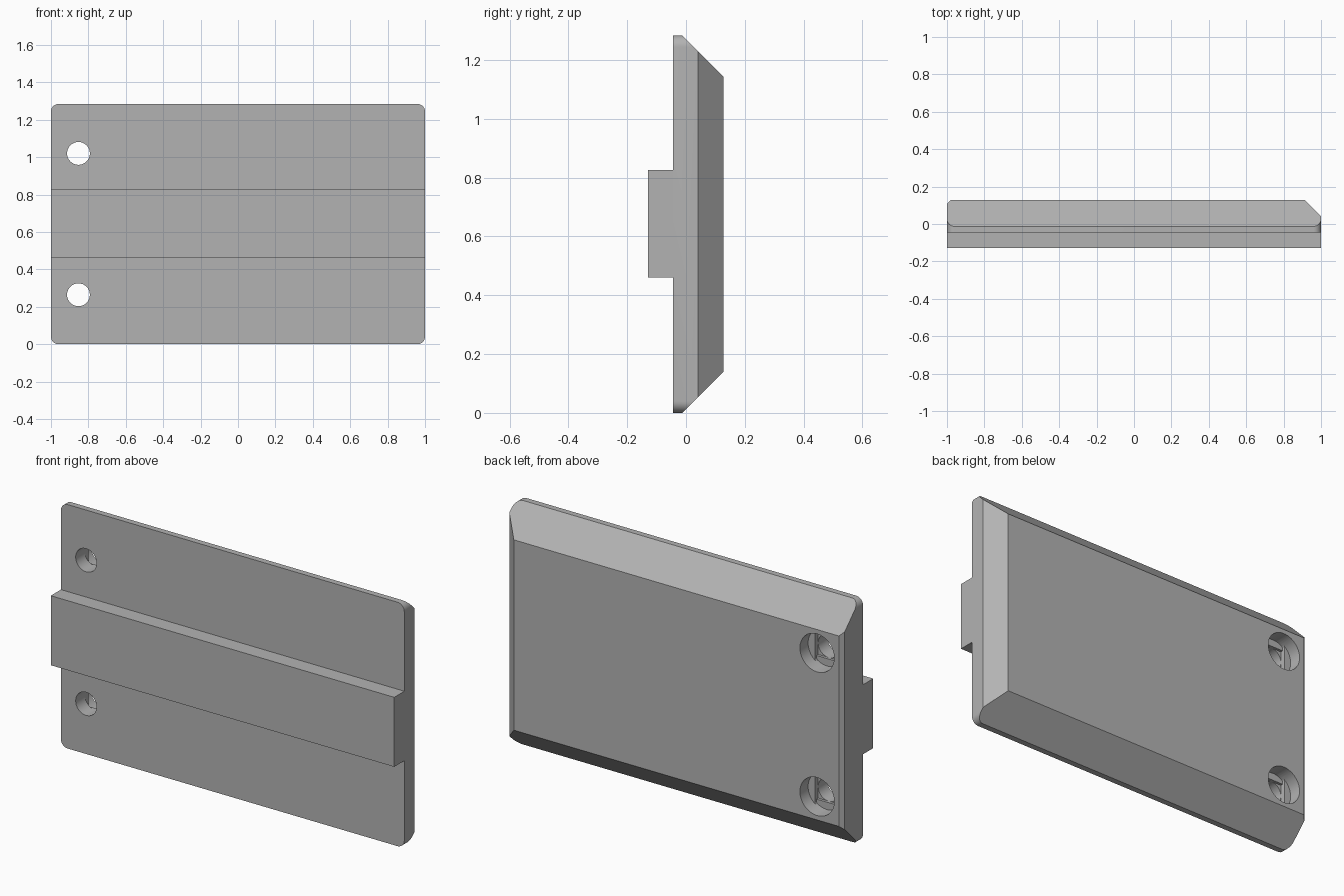
import bpy, bmesh, math
from mathutils import Vector

cube = bpy.data.objects.get("Cube")
if cube:
    bpy.data.objects.remove(cube, do_unlink=True)

grey = bpy.data.materials.new("plain grey")
grey.use_nodes = True
GREY = (0.45, 0.45, 0.45, 1)
grey.diffuse_color = GREY
grey.node_tree.nodes["Principled BSDF"].inputs["Base Color"].default_value = GREY

FRONT, BACK, HEIGHT = -0.045, 0.128, 1.284
MID = HEIGHT / 2


def prism(name, outline, y0, y1, cuts=()):
    """Extrude an (x, z) outline from y0 to y1, then slice it by planes."""
    bm = bmesh.new()
    face = bm.faces.new([bm.verts.new((x, y0, z)) for x, z in outline])
    ext = bmesh.ops.extrude_face_region(bm, geom=[face])
    new_verts = [v for v in ext["geom"] if isinstance(v, bmesh.types.BMVert)]
    bmesh.ops.translate(bm, verts=new_verts, vec=(0, y1 - y0, 0))
    for point, normal in cuts:
        cut = bmesh.ops.bisect_plane(bm, geom=bm.verts[:] + bm.edges[:] + bm.faces[:],
                                     plane_co=point, plane_no=normal, clear_outer=True)
        rim = [e for e in cut["geom_cut"] if isinstance(e, bmesh.types.BMEdge)]
        bmesh.ops.contextual_create(bm, geom=rim)
    bmesh.ops.recalc_face_normals(bm, faces=bm.faces[:])
    mesh = bpy.data.meshes.new(name)
    bm.to_mesh(mesh)
    bm.free()
    mesh.materials.append(grey)
    obj = bpy.data.objects.new(name, mesh)
    bpy.context.collection.objects.link(obj)
    return obj


def rounded_rect(w, h, r, steps=8):
    pts = []
    for k, (sx, sz) in enumerate([(1, 1), (-1, 1), (-1, -1), (1, -1)]):
        for i in range(steps + 1):
            a = (k + i / steps) * math.pi / 2
            pts.append((sx * (w - r) + r * math.cos(a), MID + sz * (h - r) + r * math.sin(a)))
    return pts


def clamped_circle(cx, cz, r, max_x, max_z, n=48):
    """Circle whose sides are flattened at the given half widths."""
    pts = []
    for i in range(n):
        a = 2 * math.pi * (i + 0.5) / n
        x = max(-max_x, min(max_x, r * math.cos(a)))
        z = max(-max_z, min(max_z, r * math.sin(a)))
        p = (round(cx + x, 5), round(cz + z, 5))
        if p not in pts:
            pts.append(p)
    return pts


# Plate: rounded corners, bevelled back on all but the hole side
plate = prism("base_plate", rounded_rect(1, MID, 0.04), FRONT, BACK, [
    (Vector((0, BACK, 1.143)), Vector((0, 1, 1))),
    (Vector((0, BACK, HEIGHT - 1.143)), Vector((0, 1, -1))),
    (Vector((0.913, BACK, 0)), Vector((1, 1, 0))),
    (Vector((-0.98, BACK, 0)), Vector((-1, 1, 0))),
])

# Screw holes: stepped counterbore narrowing through a slot and a square
HOLE, BORE, FLOOR, STEP = 0.061, 0.1, 0.06, 0.014
LAYERS = [
    (BORE, BORE, BORE, FLOOR),
    (BORE, HOLE, BORE, FLOOR - STEP),
    (BORE, HOLE, HOLE, FLOOR - 2 * STEP),
    (HOLE, HOLE, HOLE, -0.2),
]
for side in (-1, 1):
    for r, max_x, max_z, depth in LAYERS:
        outline = clamped_circle(-0.853, MID + side * 0.378, r, max_x, max_z)
        cutter = prism("hole_cutter", outline, depth, 0.2)
        cutter.hide_render = True
        mod = plate.modifiers.new("screw hole", "BOOLEAN")
        mod.operation, mod.solver, mod.object = "DIFFERENCE", "EXACT", cutter
        bpy.context.view_layer.objects.active = plate
        bpy.ops.object.modifier_apply(modifier=mod.name)
        bpy.data.objects.remove(cutter, do_unlink=True)

# Rail across the front
rail = prism("front_rail", [(-1, 0.46), (1, 0.46), (1, 0.826), (-1, 0.826)], -0.129, FRONT)

# Smooth the hole walls and corner rounds, keep edges sharp
bpy.ops.object.select_all(action="DESELECT")
plate.select_set(True)
bpy.context.view_layer.objects.active = plate
bpy.ops.object.shade_smooth_by_angle(angle=math.radians(25))
